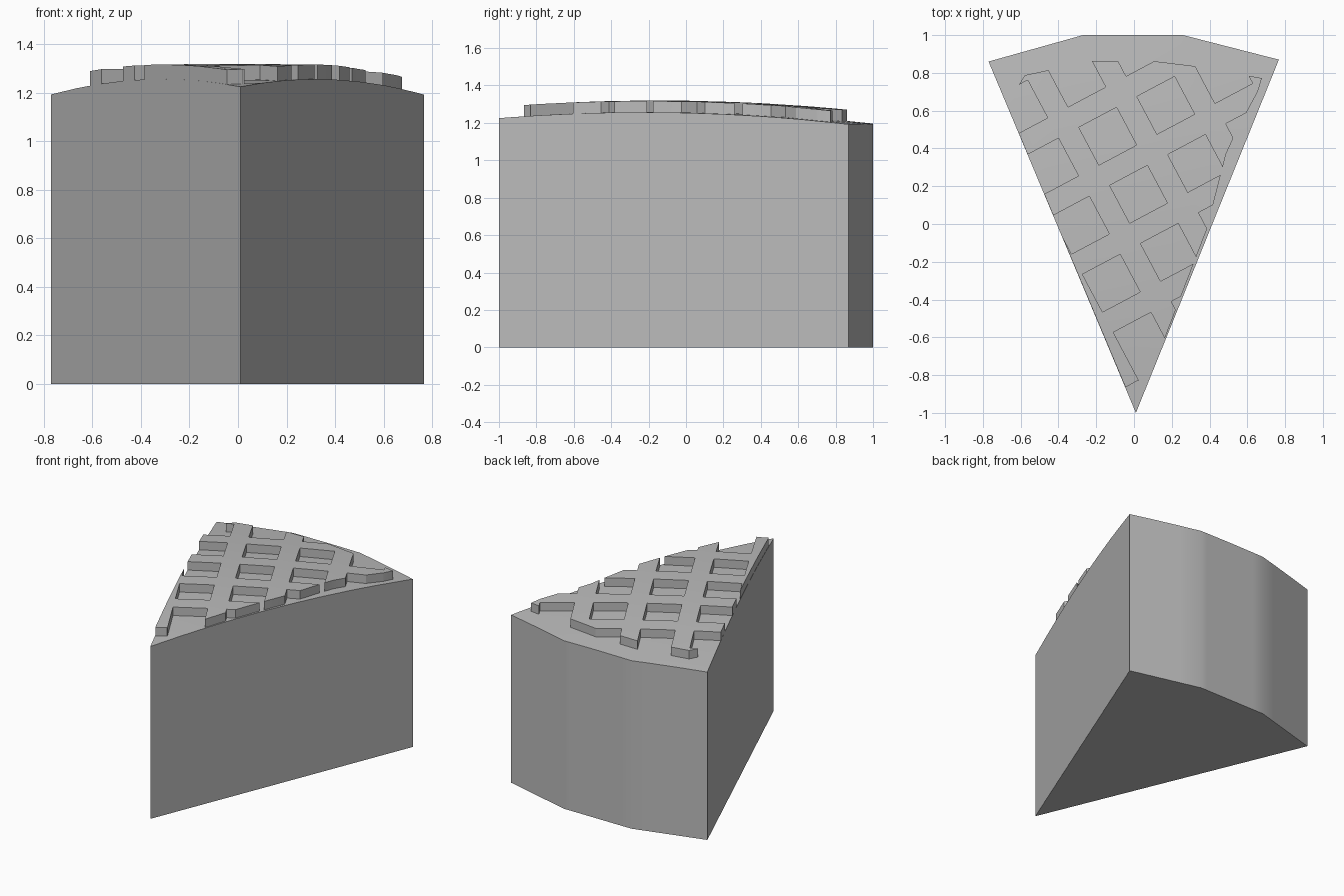
import bpy, bmesh, math
from mathutils import Vector

cube = bpy.data.objects.get("Cube")
if cube:
    bpy.data.objects.remove(cube, do_unlink=True)

# One plain grey for the whole slice
grey = bpy.data.materials.new("plain_grey")
grey.use_nodes = True
grey.diffuse_color = (0.5, 0.5, 0.5, 1)
grey.node_tree.nodes["Principled BSDF"].inputs["Base Color"].default_value = (0.5, 0.5, 0.5, 1)

# Lattice layout: square openings of size HOLE repeated every PITCH
PITCH, HOLE, STRIP = 0.348, 0.226, 0.06
ORIGIN = Vector((0.168, 0.628))
E1 = Vector((0.883, 0.469)).normalized()
E2 = Vector((E1.y, -E1.x))


def dome(x, y):
    """Height of the gently domed top crust."""
    return 1.26 - 0.048 * (y + 0.15) ** 2 - 0.03 * x * x


def slab(name, outline, cuts, is_open, bottom, top):
    """Flat outline cut along lines, opened by a rule, then given thickness."""
    bm = bmesh.new()
    bm.faces.new([bm.verts.new((x, y, 0)) for x, y in outline])
    for point, normal in cuts:
        bmesh.ops.bisect_plane(bm, geom=bm.verts[:] + bm.edges[:] + bm.faces[:], dist=1e-5,
                               plane_co=point.to_3d(), plane_no=normal.to_3d())
    doomed = [f for f in bm.faces if is_open(f.calc_center_median().xy)]
    bmesh.ops.delete(bm, geom=doomed, context='FACES')
    result = bmesh.ops.extrude_face_region(bm, geom=bm.faces[:], use_keep_orig=True)
    upper = {v for v in result["geom"] if isinstance(v, bmesh.types.BMVert)}
    for v in bm.verts:
        v.co.z = (top if v in upper else bottom)(v.co.x, v.co.y)
    bmesh.ops.recalc_face_normals(bm, faces=bm.faces[:])
    mesh = bpy.data.meshes.new(name)
    bm.to_mesh(mesh)
    bm.free()
    mesh.materials.append(grey)
    obj = bpy.data.objects.new(name, mesh)
    bpy.context.collection.objects.link(obj)
    bpy.ops.object.select_all(action='DESELECT')
    obj.select_set(True)
    bpy.context.view_layer.objects.active = obj
    bpy.ops.object.shade_smooth_by_angle(angle=math.radians(30))
    return obj


# Wedge body with a domed top
wedge = [(0.01, -1), (0.767, 0.87), (0.26, 1), (-0.27, 1), (-0.77, 0.86)]
grid = [(axis * (k * 0.2 + 0.01), axis) for axis in (Vector((1, 0)), Vector((0, 1)))
        for k in range(-5, 6)]
slab("slice_body", wedge, grid, lambda c: False, lambda x, y: 0, dome)

# Pastry lattice: strips are what remains between the square openings
lattice_outline = [(-0.045, -0.865), (0.02, -0.828), (0.068, -0.85), (0.385, -0.03),
                   (0.487, 0.37), (0.545, 0.497), (0.655, 0.7), (0.677, 0.772),
                   (0.32, 0.836), (0.106, 0.862), (-0.22, 0.862), (-0.45, 0.815),
                   (-0.577, 0.788), (-0.675, 0.635)]
strip_cuts = [(ORIGIN + axis * (k * PITCH + side * HOLE / 2), axis)
              for axis in (E1, E2) for k in range(-6, 7) for side in (-1, 1)]


def in_opening(c):
    offset = c - ORIGIN
    a, b = offset.dot(E1), offset.dot(E2)
    gap_a, gap_b = (abs(t - PITCH * round(t / PITCH)) < HOLE / 2 for t in (a, b))
    # The last crossing strip near the tip is left out
    return gap_a and (gap_b or c.y < -0.7)


slab("lattice_crust", lattice_outline, strip_cuts, in_opening,
     lambda x, y: dome(x, y) - 0.015, lambda x, y: dome(x, y) + STRIP)
